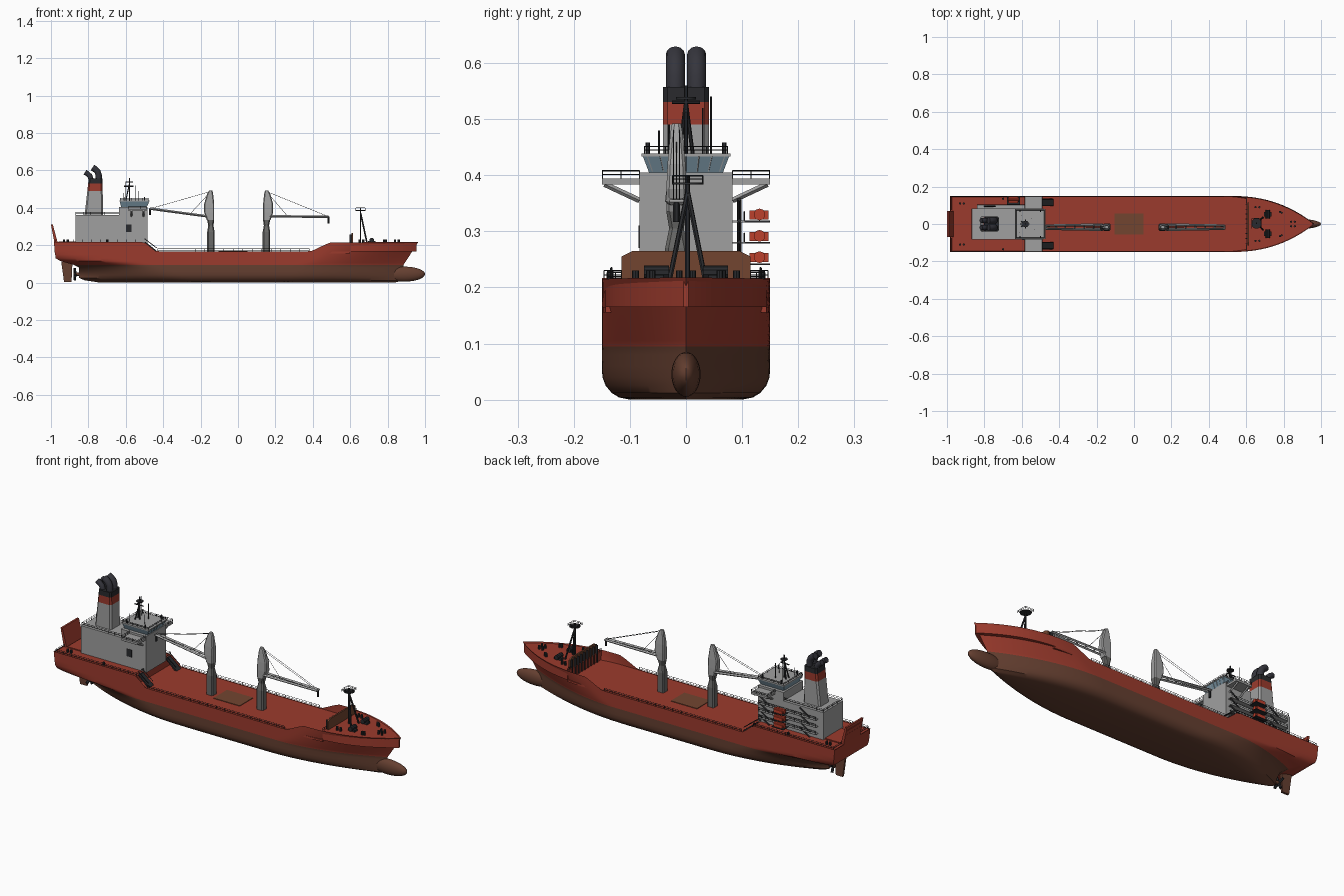
import bpy, bmesh, math
from mathutils import Vector, Matrix

if "Cube" in bpy.data.objects:
    bpy.data.objects.remove(bpy.data.objects["Cube"])


def mat(name, r, g, b):
    m = bpy.data.materials.new(name)
    m.diffuse_color = (r, g, b, 1)
    m.use_nodes = True
    m.node_tree.nodes["Principled BSDF"].inputs["Base Color"].default_value = m.diffuse_color
    return m


RED = mat("hull_red", .33, .043, .026)
BROWN = mat("bottom_brown", .13, .05, .03)
GREY = mat("house_grey", .35, .35, .35)
DARK = mat("dark_fittings", .022, .023, .026)
GLASS = mat("window_blue", .19, .29, .36)
SLATE = mat("pipe_slate", .035, .035, .045)
ORANGE = mat("raft_orange", .5, .05, .025)
STEEL = mat("pedestal_grey", .14, .14, .135)
HATCH = mat("hatch_brown", .17, .06, .03)


def finish(name, bm, *mats, smooth=False):
    bmesh.ops.recalc_face_normals(bm, faces=bm.faces)
    me = bpy.data.meshes.new(name)
    bm.to_mesh(me)
    bm.free()
    ob = bpy.data.objects.new(name, me)
    bpy.context.collection.objects.link(ob)
    for m in mats:
        me.materials.append(m)
    if smooth:
        bpy.context.view_layer.objects.active = ob
        ob.select_set(True)
        bpy.ops.object.shade_smooth_by_angle(angle=math.radians(35))
        ob.select_set(False)
    return ob


def skin(bm, rings, caps=True):
    vs = [[bm.verts.new(p) for p in r] for r in rings]
    n = len(vs[0])
    for a, b in zip(vs, vs[1:]):
        for i in range(n):
            bm.faces.new((a[i], a[(i + 1) % n], b[(i + 1) % n], b[i]))
    if caps:
        bm.faces.new(vs[0])
        bm.faces.new(vs[-1])
    return vs


def stack(name, levels, m, c=0):
    """Loft of rectangles (x0, x1, y0, y1, z), corners cut by c."""
    rings = []
    for x0, x1, y0, y1, z in levels:
        if c:
            r = [(x0 + c, y0), (x1 - c, y0), (x1, y0 + c), (x1, y1 - c),
                 (x1 - c, y1), (x0 + c, y1), (x0, y1 - c), (x0, y0 + c)]
        else:
            r = [(x0, y0), (x1, y0), (x1, y1), (x0, y1)]
        rings.append([(x, y, z) for x, y in r])
    bm = bmesh.new()
    skin(bm, rings)
    return finish(name, bm, m)


def box(name, x0, x1, y0, y1, z0, z1, m):
    return stack(name, [(x0, x1, y0, y1, z0), (x0, x1, y0, y1, z1)], m)


def prism(name, prof, y0, y1, m):
    bm = bmesh.new()
    skin(bm, [[(x, y, z) for x, z in prof] for y in (y0, y1)])
    return finish(name, bm, m)


def rods(name, segs, r, m, n=4):
    bm = bmesh.new()
    for a, b in segs:
        a, b = Vector(a), Vector(b)
        d = b - a
        mx = Matrix.Translation((a + b) / 2) @ d.to_track_quat('Z', 'Y').to_matrix().to_4x4()
        bmesh.ops.create_cone(bm, cap_ends=True, segments=n, radius1=r, radius2=r, depth=d.length, matrix=mx)
    return finish(name, bm, m, smooth=n > 6)


def rail(name, pts, h, step=.05, r=.0011):
    segs, up = [], Vector((0, 0, h))
    for a, b in zip(pts, pts[1:]):
        a, b = Vector(a), Vector(b)
        k = max(1, round((b - a).length / step))
        segs += [(a + up, b + up), (a + up / 2, b + up / 2)]
        segs += [(a.lerp(b, i / k), a.lerp(b, i / k) + up) for i in range(k + 1)]
    rods(name, segs, r, DARK)


def ball(name, c, rad, m):
    bm = bmesh.new()
    bmesh.ops.create_uvsphere(bm, u_segments=24, v_segments=16, radius=1,
                              matrix=Matrix.Translation(c) @ Matrix.Diagonal((*rad, 1)))
    return finish(name, bm, m, smooth=True)


def interp(t, v):
    if v <= t[0][0]:
        return t[0][1]
    for (a, p), (b, q) in zip(t, t[1:]):
        if v <= b:
            return p + (q - p) * (v - a) / (b - a)
    return t[-1][1]


# hull: waterlines between stern and stem profiles
STERN = [(0, -.74), (.012, -.82), (.025, -.85), (.08, -.85), (.095, -.88), (.115, -.95), (.13, -.975), (.218, -.985)]
STEM = [(0, .84), (.012, .88), (.095, .885), (.218, .965)]
SHEER = [(-.5, .217), (-.44, .167), (.39, .167), (.49, .214), (1, .218)]


def half(x, z):
    b = .15 if z > .05 else .10 + math.sqrt(max(0, .0025 - (.05 - z) ** 2))
    f = min(1, max(0, (interp(STEM, z) - x) / interp([(0, .6), (.095, .56), (.218, .46)], z)))
    a = min(1, max(0, (x - interp(STERN, z)) / interp([(0, .6), (.095, .4), (.13, .15)], z)))
    e = interp([(.05, .04), (.095, .4), (.115, .85), (.14, 1)], z)
    return b * (1 - (1 - f) ** interp([(.09, 1.9), (.218, 2.4)], z)) * (e + (1 - e) * (1 - (1 - a) ** 2))


rows = [0, .004, .012, .025, .04, .06, .08, .095, .105, .115, .13, .15, .175, .2, .218]
N = 90
rings = []
for i in range(N + 1):
    t = i / N
    u = .5 * t + .25 * (1 - math.cos(math.pi * t))
    side = []
    for z in rows:
        x = interp(STERN, z) * (1 - u) + interp(STEM, z) * u
        zz = z if z <= .095 else .095 + (z - .095) / .123 * (interp(SHEER, x) - .095)
        side.append((x, half(x, z), zz))
    rings.append(side[::-1] + [(x, -y, z) for x, y, z in side])
bm = bmesh.new()
vs = skin(bm, rings, caps=False)
R = len(rows)
for i in range(R - 1):  # transom strips
    bm.faces.new((vs[0][i], vs[0][i + 1], vs[0][2 * R - 2 - i], vs[0][2 * R - 1 - i]))
top = [f for f in bm.faces if all(v.co.z > .16 for v in f.verts) and
       max(v.co.y for v in f.verts) > .001 > -.001 > min(v.co.y for v in f.verts) and f.calc_center_median().x > -.98]
bmesh.ops.delete(bm, geom=top, context='FACES_ONLY')  # open top, decks follow
bmesh.ops.remove_doubles(bm, verts=bm.verts, dist=.0002)
for f in bm.faces:
    f.material_index = int(f.calc_center_median().z < .0949)
finish("hull", bm, RED, BROWN, smooth=True)
ball("bulbous_bow", (.89, 0, .045), (.11, .026, .04), BROWN)


# decks follow the hull outline
def deck(name, x0, x1, z0, z1):
    xs = [x0 + (x1 - x0) * i / 24 for i in range(25)]
    o = [(x, half(x, .212) * .985 + .0001) for x in xs]
    o += [(x, -y) for x, y in reversed(o)]
    bm = bmesh.new()
    skin(bm, [[(x, y, z) for x, y in o] for z in (z0, z1)])
    finish(name, bm, RED)


deck("poop_deck", -.98, -.5, .16, .214)
deck("main_deck", -.5, .6, .155, .165)
deck("forecastle_deck", .6, .955, .165, .211)
box("cargo_hatch", -.105, .05, -.057, .057, .164, .168, HATCH)

# rudder and propeller
prism("rudder", [(-.93, .003), (-.89, .003), (-.885, .11), (-.945, .11)], -.006, .006, BROWN)
rods("propeller_shaft", [((-.88, 0, .045), (-.84, 0, .045))], .009, BROWN, 12)
blades = []
for k in range(4):
    a = k * math.pi / 2 + .4
    blades.append(((-.87, 0, .045), (-.873, .034 * math.cos(a), .045 + .034 * math.sin(a))))
rods("propeller_blades", blades, .007, DARK, 6)

# stern ramp
prism("stern_ramp", [(-1, .31), (-.99, .31), (-.962, .205), (-.98, .205)], -.07, .07, RED)
rods("ramp_ribs", [((-1.0 + .006 + k * .006, -.07, .29 - k * .024), (-1.0 + .006 + k * .006, .07, .29 - k * .024)) for k in range(3)], .004, RED)
box("ramp_landing", -.96, -.87, -.07, .07, .21, .219, RED)

# deckhouse and bridge
box("lower_house", -.87, -.485, -.083, .083, .21, .36, GREY)
box("upper_house", -.635, -.485, -.083, .083, .36, .405, GREY)
box("bridge_wings", -.585, -.49, -.15, .15, .383, .394, GREY)
for s in (-1, 1):
    rods("wing_brace", [((x, s * .083, .355), (x, s * .145, .384)) for x in (-.57, -.505)], .005, GREY)
    rail("wing_rail", [(-.585, s * .083, .394), (-.585, s * .149, .394), (-.49, s * .149, .394), (-.49, s * .083, .394)], .014, .03)
    rail("roof_rail", [(-.635, s * .08, .36), (-.867, s * .08, .36), (-.867, 0, .36)], .016, .04)
    rail("bridge_top_rail", [(-.48, 0, .439), (-.48, s * .074, .439), (-.63, s * .074, .439), (-.63, 0, .439)], .012, .03)
    rods("bridge_lamps", [((x, s * .068, .438), (x, s * .068, .458)) for x in (-.5, -.61)], .004, DARK, 6)
    prism("deck_stairs", [(-.5, .216), (-.492, .216), (-.43, .166), (-.445, .166)], s * .115 - .018, s * .115 + .018, DARK)
    rods("stair_handrail", [((-.5, s * y, .235), (-.435, s * y, .185)) for y in (.097, .133)], .002, DARK)
stack("bridge_windows", [(-.625, -.488, -.066, .066, .405), (-.632, -.476, -.077, .077, .434)], GLASS)
rods("window_posts", [((-.487, y, .407), (-.4755, y * 1.15, .434)) for y in [-.06 + .02 * k for k in range(7)]], .0012, GREY)
box("bridge_roof", -.634, -.474, -.079, .079, .433, .439, GREY)
prism("house_side_hatches", [(-.6, .27), (-.57, .27), (-.57, .31), (-.6, .31)], -.0845, -.08, DARK)

# side galleries with life rafts, one side only
for z in (.243, .281, .319):
    box("gallery", -.84, -.5, .083, .105, z - .003, z, GREY)
    box("raft_shelf", -.68, -.61, .1, .15, z - .003, z, DARK)
    rail("gallery_rail", [(-.84, .104, z), (-.5, .104, z)], .016, .04)
    rods("life_raft", [((-.675, .131, z + .011), (-.615, .131, z + .011))], .0105, ORANGE, 10)
    box("raft_body", -.67, -.62, .113, .147, z + .002, z + .018, ORANGE)
rods("gallery_ladders", [((x, .095, z), (x + .06, .095, z + .038)) for x in (-.56, -.8) for z in (.215, .243, .281, .319)], .004, DARK)

# bridge masts
rods("radar_mast", [((-.58, 0, .438), (-.58, 0, .56)), ((-.6, .012, .438), (-.58, 0, .53)), ((-.6, -.012, .438), (-.58, 0, .53)),
                    ((-.58, -.025, .53), (-.58, .025, .53)), ((-.61, 0, .515), (-.56, 0, .515))], .0035, DARK, 6)
rods("radar_platform", [((-.58, 0, .535), (-.58, 0, .539))], .018, DARK, 12)
rods("antennas", [((-.55, .03, .438), (-.55, .03, .52)), ((-.53, -.03, .438), (-.53, -.03, .49)),
                  ((-.6, .045, .438), (-.6, .045, .54)), ((-.61, -.048, .438), (-.61, -.048, .48))], .0018, DARK, 5)

# funnel with painted bands and four exhausts
FUN = [.36, .49, .53, .557]
for k, (nm, m) in enumerate((("funnel_base", GREY), ("funnel_band", RED), ("funnel_cap", DARK))):
    stack(nm, [(-.82 + (z - .36) * .11, -.722 - (z - .36) * .01, -.041, .041, z) for z in FUN[k:k + 2]], m, c=.008)


def tube(name, pts, r, m):
    cu = bpy.data.curves.new(name, 'CURVE')
    cu.dimensions, cu.bevel_depth, cu.bevel_resolution, cu.use_fill_caps = '3D', r, 4, True
    sp = cu.splines.new('POLY')
    sp.points.add(len(pts) - 1)
    for p, q in zip(sp.points, pts):
        p.co = (*q, 1)
    tmp = bpy.data.objects.new(name + "_curve", cu)
    bm = bmesh.new()
    bm.from_mesh(bpy.data.meshes.new_from_object(tmp))
    bpy.data.objects.remove(tmp)
    for f in bm.faces:
        f.material_index = 0
    finish(name, bm, m, smooth=True)


for y in (-.019, .019):
    for x, z, r in ((-.745, .575, .017), (-.785, .55, .014)):
        tube("exhaust_pipe", [(x, y, .53), (x, y, z), (x - .007, y, z + .02), (x - .02, y, z + .032), (x - .033, y, z + .04)], r, SLATE)

# deck cranes
CY = -.017
for s, xc, tip in ((-1, -.145, (-.47, .395)), (1, .152, (.485, .352))):
    def lv(a, b, w, z):
        p, q = sorted((xc + s * a, xc + s * b))
        return (p, q, CY - w, CY + w, z)
    stack("crane_pedestal", [lv(-.02, .02, .02, .16), lv(-.02, .02, .02, .27), lv(-.014, .014, .013, .305), lv(-.018, .02, .018, .335)], STEEL, c=.006)
    stack("crane_house", [lv(-.018, .022, .018, .335), lv(-.018, .036, .018, .375), lv(-.018, .036, .016, .42), lv(-.012, .02, .011, .475), lv(-.008, .01, .008, .492)], GREY, c=.005)
    root = Vector((xc + s * .02, CY, .354))
    end = Vector((tip[0], CY, tip[1]))
    off = Vector((0, .014, 0))
    rods("crane_boom", [(root + off, end + off * .6), (root - off, end - off * .6)], .0065, GREY)
    rods("boom_ties", [(root.lerp(end, k / 6) + off * .9, root.lerp(end, k / 6) - off * .9) for k in range(1, 7)], .0045, GREY)
    peak = Vector((xc, CY, .487))
    rods("crane_cables", [(peak + o, end + o) for o in (off * .4, off * -.4)] + [(peak, root.lerp(end, .3))], .001, DARK)
    rods("crane_hook", [(end, end - Vector((0, 0, .035)))], .006, DARK, 6)

# forecastle breakwater, mast and mooring gear
bm = bmesh.new()
outline = [(-.115, .165), (.115, .165), (.115, .255), (.095, .265), (-.095, .265), (-.115, .255)]
skin(bm, [[(x, y, z) for y, z in outline] for x in (.606, .614)])
finish("breakwater", bm, HATCH)
for k in range(9):
    box("breakwater_rib", .595, .607, -.105 + k * .026, -.101 + k * .026, .166, .258, DARK)
M = (.655, .003)
rods("foremast", [((*M, .21), (*M, .4)), ((.69, .035, .21), (.656, .003, .37)), ((.69, -.03, .21), (.656, .003, .37))], .0045, DARK, 6)
rods("foremast_platform", [((*M, .383), (*M, .387))], .028, DARK, 14)
rail("foremast_rail", [(.63, -.024, .387), (.68, -.024, .387), (.68, .03, .387), (.63, .03, .387), (.63, -.024, .387)], .012, .03)
for s in (-1, 1):
    rods("windlass", [((.715, s * .03, .227), (.715, s * .075, .227))], .012, DARK, 10)
    box("windlass_base", .695, .735, s * .052 - .012, s * .052 + .012, .21, .222, DARK)
    rods("bollards", [((x, s * y, .21), (x, s * y, .23)) for x, y in ((.65, .09), (.67, .09), (.78, .065), (.79, .06), (.84, .012), (.86, .012), (-.93, .11), (-.91, .11), (-.7, .135))], .006, DARK, 8)
    # perimeter rails
    rail("main_rail", [(-.43, s * .147, .165), (.38, s * .147, .165)], .016)
    rail("poop_rail", [(-.975, s * .075, .214), (-.975, s * .146, .214), (-.5, s * .146, .214), (-.5, s * .083, .214)], .016)
    rail("forecastle_rail", [(.6, s * .11, .211), (.6, s * .141, .211)], .016, .015)
